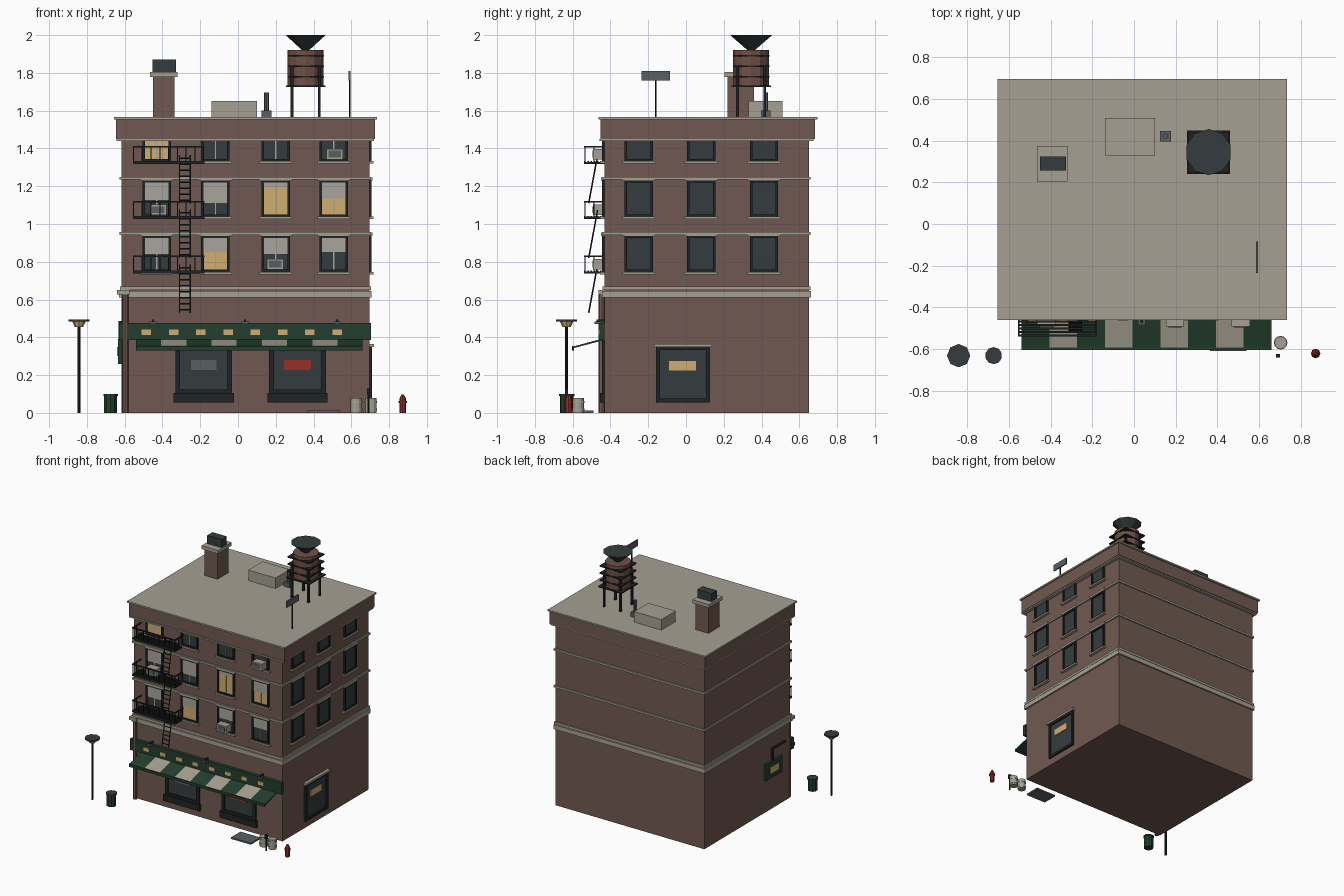
import bpy, bmesh, math
from mathutils import Vector, Matrix

if "Cube" in bpy.data.objects:
    bpy.data.objects.remove(bpy.data.objects["Cube"])

def material(name, r, g, b):
    m = bpy.data.materials.new(name)
    m.diffuse_color = [((c / 255 + 0.055) / 1.055) ** 2.4 for c in (r, g, b)] + [1]
    m.use_nodes = True
    m.node_tree.nodes["Principled BSDF"].inputs["Base Color"].default_value = m.diffuse_color
    return m

BRICK = material("brick", 113, 89, 81)
STONE = material("stone", 166, 160, 146)
GLASS = material("dark_glass", 53, 60, 61)
BLACK = material("black_iron", 31, 35, 36)
GREEN = material("awning_green", 34, 62, 45)
YELLOW = material("warm_light", 208, 174, 112)
RED = material("red_paint", 152, 46, 39)
GREY = material("grey_metal", 91, 95, 98)
WOOD = material("tank_wood", 112, 80, 70)
BLIND = material("blind_grey", 168, 165, 157)

def finish(name, bm, *mats):
    bmesh.ops.recalc_face_normals(bm, faces=bm.faces)
    me = bpy.data.meshes.new(name)
    bm.to_mesh(me)
    bm.free()
    for m in mats:
        me.materials.append(m)
    ob = bpy.data.objects.new(name, me)
    bpy.context.collection.objects.link(ob)
    return ob

def boxes(name, mat, *items):
    """One object from boxes given as (x0, x1, y0, y1, z0, z1)."""
    bm = bmesh.new()
    for x0, x1, y0, y1, z0, z1 in items:
        mx = Matrix.Translation(((x0 + x1) / 2, (y0 + y1) / 2, (z0 + z1) / 2)) @ \
            Matrix.Diagonal((x1 - x0, y1 - y0, z1 - z0, 1))
        bmesh.ops.create_cube(bm, size=1, matrix=mx)
    return finish(name, bm, mat)

def rods(name, mat, r, n, *pairs):
    """Cylinders or cones between point pairs; r may be (r_start, r_end)."""
    r0, r1 = r if isinstance(r, tuple) else (r, r)
    bm = bmesh.new()
    for a, b in pairs:
        a, b = Vector(a), Vector(b)
        mx = Matrix.Translation((a + b) / 2) @ (b - a).to_track_quat('Z', 'Y').to_matrix().to_4x4()
        bmesh.ops.create_cone(bm, cap_ends=True, segments=n, radius1=r0, radius2=r1,
                              depth=(b - a).length, matrix=mx)
    return finish(name, bm, mat)

def post(name, mat, x, y, z0, z1, r, n=12):
    return rods(name, mat, r, n, ((x, y, z0), (x, y, z1)))

# Main block, cornice and roof
XL, XR, YF, YB = -0.617, 0.695, -0.432, 0.65
boxes("building_body", BRICK, (XL, XR, YF, YB, 0, 1.5))
boxes("cornice_block", BRICK, (-0.645, 0.725, -0.452, 0.682, 1.45, 1.556))
boxes("roof_slab", STONE, (-0.656, 0.735, -0.462, 0.695, 1.554, 1.566))

def ring(g, z0, z1):
    return (XL - g, XR + g, YF - g, YB + g, z0, z1)
boxes("stone_bands", STONE, ring(0.012, 0.61, 0.645), ring(0.009, 0.65, 0.668),
      ring(0.01, 0.942, 0.957), ring(0.01, 1.235, 1.25), ring(0.026, 1.44, 1.451))

# Upper windows, gathered by material
lists = {k: [] for k in ("frames", "dark", "lit", "blinds", "slats", "sills", "muntins")}

def wall(side, u0, u1, d0, d1, z0, z1):
    """Box laid on the front or right wall, d measured out of the wall."""
    if side == "front":
        return (u0, u1, YF - d1, YF - d0, z0, z1)
    return (XR + d0, XR + d1, u0, u1, z0, z1)

def frame(side, u0, u1, z0, z1, t, d=0.013):
    return [wall(side, u0, u0 + t, -0.01, d, z0, z1), wall(side, u1 - t, u1, -0.01, d, z0, z1),
            wall(side, u0 + t, u1 - t, -0.01, d, z0, z0 + t), wall(side, u0 + t, u1 - t, -0.01, d, z1 - t, z1)]

def window(side, u, z, lit=False, blind=0):
    w, h, t = 0.075, 0.195, 0.013
    lists["frames"] += frame(side, u - w, u + w, z, z + h, t)
    lists["lit" if lit else "dark"].append(wall(side, u - w + t, u + w - t, -0.01, 0.003, z + t, z + h - t))
    lists["sills"] += [wall(side, u - 0.087, u + 0.087, -0.01, 0.022, z - 0.012, z + 0.001),
                       wall(side, u - 0.087, u + 0.087, -0.01, 0.017, z + h - 0.003, z + h + 0.014)]
    if side == "front":
        lists["muntins"].append(wall(side, u - 0.003, u + 0.003, 0, 0.006, z + t, z + h - t))
    if blind:
        zt = z + h - t
        zb = zt - blind * (h - 2 * t)
        lists["blinds"].append(wall(side, u - w + t, u + w - t, 0, 0.007, zb, zt))

ROWS = (0.745, 1.038, 1.332)
COLS = (-0.43, -0.12, 0.20, 0.507)
LIT = {(0, 1), (1, 2), (1, 3), (2, 0)}
BLINDS = ((0.5, 0.45, 0.5, 0.45), (0.55, 0.65, 0.15, 0.5), (0.35, 0.35, 0.35, 0.35))
for i, z in enumerate(ROWS):
    for j, x in enumerate(COLS):
        window("front", x, z, (i, j) in LIT, BLINDS[i][j])
    for y in (-0.25, 0.08, 0.413):
        window("right", y, z)
boxes("window_frames", BLACK, *lists["frames"])
boxes("window_dark_panes", GLASS, *lists["dark"])
boxes("window_lit_panes", YELLOW, *lists["lit"])
boxes("window_blinds", BLIND, *lists["blinds"])
boxes("window_muntins", BLIND, *lists["muntins"])
boxes("window_sills_and_lintels", STONE, *lists["sills"])

# Window air conditioners
ac, grille = [], []
for x, z in ((0.512, 1.342), (-0.422, 1.047), (0.197, 0.76)):
    ac.append((x - 0.044, x + 0.044, -0.492, YF, z, z + 0.056))
    grille.append((x - 0.032, x + 0.032, -0.496, -0.49, z + 0.01, z + 0.046))
boxes("air_conditioners", STONE, *ac)
boxes("air_conditioner_grilles", GREY, *grille)

# Shop windows at street level and the side window
fr, gl = [], []
for x in (-0.182, 0.315):
    fr += frame("front", x - 0.15, x + 0.15, 0.1, 0.38, 0.025, 0.014)
    fr.append(wall("front", x - 0.16, x + 0.16, -0.01, 0.022, 0.055, 0.106))
    gl.append(wall("front", x - 0.125, x + 0.125, -0.01, 0.004, 0.12, 0.36))
fr += frame("right", -0.158, 0.127, 0.055, 0.352, 0.02, 0.014)
gl.append(wall("right", -0.14, 0.11, -0.01, 0.004, 0.07, 0.34))
boxes("shop_window_frames", BLACK, *fr)
boxes("shop_window_panes", GLASS, *gl)
boxes("side_window_lintel", STONE, wall("right", -0.17, 0.138, -0.01, 0.024, 0.348, 0.364))
boxes("shop_sign_grey", GREY, wall("front", -0.25, -0.115, 0.002, 0.01, 0.227, 0.28))
boxes("shop_sign_red", RED, wall("front", 0.243, 0.386, 0.002, 0.01, 0.227, 0.28))
boxes("side_window_sign", YELLOW, wall("right", -0.09, 0.052, 0.002, 0.01, 0.225, 0.276))

# Sign board with lit squares and lamps
boxes("sign_board", GREEN, (-0.63, 0.705, -0.458, YF, 0.385, 0.476))
boxes("sign_board_lights", YELLOW, *[(x - 0.025, x + 0.025, -0.463, -0.457, 0.413, 0.442)
                                    for x in (-0.485 + 0.1443 * i for i in range(8))])
lamps = (-0.45, 0.037, 0.525)
boxes("sign_lamp_shades", GREY, *[(x - 0.018, x + 0.018, -0.485, -0.452, 0.47, 0.484) for x in lamps])
boxes("sign_lamp_arms", BLACK, *[(x - 0.006, x + 0.006, -0.475, YF, 0.483, 0.494) for x in lamps])

# Striped awning: profile swept along x, stripe chosen per segment
bm = bmesh.new()
prof = [(-0.432, 0.396), (-0.598, 0.351), (-0.598, 0.342), (-0.432, 0.386)]
loops = [[bm.verts.new((-0.54 + 1.2 * i / 9, y, z)) for y, z in prof] for i in range(10)]
for i in range(9):
    for k in range(4):
        f = bm.faces.new((loops[i][k], loops[i][(k + 1) % 4], loops[i + 1][(k + 1) % 4], loops[i + 1][k]))
        f.material_index = i % 2
bm.faces.new(loops[0])
bm.faces.new(loops[-1])
finish("awning", bm, GREEN, STONE)
boxes("awning_valance", GREEN, (-0.54, 0.66, -0.604, -0.594, 0.331, 0.353))

# Fire escape balconies and ladders
iron = []
FX0, FX1, FY = -0.553, -0.182, -0.535
for z in (0.745, 1.035, 1.325):
    for i in range(7):
        y = FY + 0.1 * i / 6
        iron.append((FX0, FX1, y - 0.004, y + 0.004, z, z + 0.008))
    for i in range(9):
        x = FX0 + (FX1 - FX0) * i / 8
        iron.append((x - 0.003, x + 0.003, FY - 0.003, FY + 0.003, z, z + 0.085))
    for x in (FX0, FX1):
        iron.append((x - 0.004, x + 0.004, FY, YF, z - 0.008, z + 0.004))
        iron.append((x - 0.004, x + 0.004, FY, YF, z + 0.08, z + 0.088))
        iron.append((x - 0.003, x + 0.003, -0.49, -0.484, z, z + 0.085))
    iron.append((FX0 - 0.004, FX1 + 0.004, FY - 0.004, FY + 0.004, z + 0.08, z + 0.088))
    iron.append((FX0 - 0.004, FX1 + 0.004, FY - 0.004, FY + 0.004, z - 0.008, z + 0.006))
boxes("fire_escape_balconies", BLACK, *iron)
pairs = []
for z0 in (0.53, 0.82, 1.11):
    a, b = Vector((0, -0.515, z0)), Vector((0, -0.468, z0 + 0.215 + 0.04))
    for x in (-0.31, -0.252):
        pairs.append((a + Vector((x, 0, 0)), b + Vector((x, 0, 0))))
    for i in range(8):
        p = a.lerp(b, (i + 0.5) / 8)
        pairs.append((p + Vector((-0.31, 0, 0)), p + Vector((-0.252, 0, 0))))
rods("fire_escape_ladders", BLACK, 0.004, 6, *pairs)

# Drain pipe and the plate sign on the left wall
post("drain_pipe", BRICK, -0.597, -0.446, 0, 0.63, 0.016, 8)
boxes("drain_pipe_head", STONE, (-0.64, -0.575, -0.462, -0.42, 0.626, 0.65))
boxes("left_sign", GREEN, (-0.636, XL, -0.31, -0.1, 0.26, 0.39))
boxes("left_sign_panel", YELLOW, (-0.64, -0.635, -0.26, -0.15, 0.3, 0.35))
boxes("left_sign_bracket", BLACK, (-0.632, XL, -0.36, -0.19, 0.475, 0.487), (-0.632, XL, -0.205, -0.19, 0.39, 0.48))

# Roof: chimney, hatch, vent, panel aerial
boxes("chimney", BRICK, (-0.45, -0.335, 0.22, 0.36, 1.56, 1.785))
boxes("chimney_cap", STONE, (-0.465, -0.32, 0.205, 0.375, 1.778, 1.805))
boxes("chimney_pot", GLASS, (-0.452, -0.327, 0.258, 0.325, 1.8, 1.87))
boxes("roof_hatch", STONE, (-0.14, 0.1, 0.33, 0.51, 1.56, 1.65))
boxes("vent_base", GREY, (0.125, 0.178, 0.397, 0.447, 1.56, 1.6))
post("vent_pipe", GREY, 0.151, 0.422, 1.6, 1.695, 0.013, 8)
post("aerial_pole", BLACK, 0.591, -0.16, 1.56, 1.8, 0.005, 6)
boxes("aerial_panel", GREY, (0.586, 0.596, -0.235, -0.085, 1.76, 1.81))

# Water tank with flared top
TX, TY = 0.358, 0.345
post("water_tank", WOOD, TX, TY, 1.73, 1.922, 0.095, 12)
rods("water_tank_top", GLASS, (0.002, 0.111), 10, ((TX, TY, 1.905), (TX, TY, 2.0)))
boxes("water_tank_bands", BLACK, *[(TX - h, TX + h, TY - h, TY + h, z, z + 0.008)
      for z, h in ((1.725, 0.104), (1.775, 0.097), (1.831, 0.097), (1.888, 0.097))])
boxes("water_tank_legs", BLACK, *[(TX + sx * 0.072 - 0.007, TX + sx * 0.072 + 0.007, TY + sy * 0.072 - 0.007,
      TY + sy * 0.072 + 0.007, 1.56, 1.84) for sx in (-1, 1) for sy in (-1, 1)])

# Street furniture
post("street_lamp_pole", BLACK, -0.842, -0.632, 0, 0.46, 0.008, 8)
rods("street_lamp_glass", YELLOW, (0.022, 0.036), 8, ((-0.842, -0.632, 0.455), (-0.842, -0.632, 0.485)))
post("street_lamp_cap", GLASS, -0.842, -0.632, 0.483, 0.495, 0.056, 8)
post("litter_bin", GREEN, -0.674, -0.632, 0, 0.092, 0.036, 10)
post("litter_bin_lid", GLASS, -0.674, -0.632, 0.09, 0.1, 0.041, 10)
for i, x in enumerate((0.626, 0.704)):
    post(f"barrel_{i + 1}", STONE, x, -0.57, 0, 0.078, 0.03, 12)
    for z in (0.012, 0.052):
        post(f"barrel_{i + 1}_hoop", BLIND, x, -0.57, z, z + 0.012, 0.033, 12)
post("meter_post", BLACK, 0.691, -0.632, 0, 0.1, 0.005, 6)
boxes("meter_head", BLACK, (0.682, 0.7, -0.64, -0.624, 0.095, 0.13))
post("hydrant_body", RED, 0.872, -0.622, 0, 0.075, 0.017, 8)
post("hydrant_collar", RED, 0.872, -0.622, 0.052, 0.064, 0.023, 8)
rods("hydrant_cap", RED, (0.019, 0.006), 8, ((0.872, -0.622, 0.073), (0.872, -0.622, 0.097)))
boxes("cellar_hatch", GREY, (0.365, 0.54, -0.61, -0.49, 0, 0.012))
